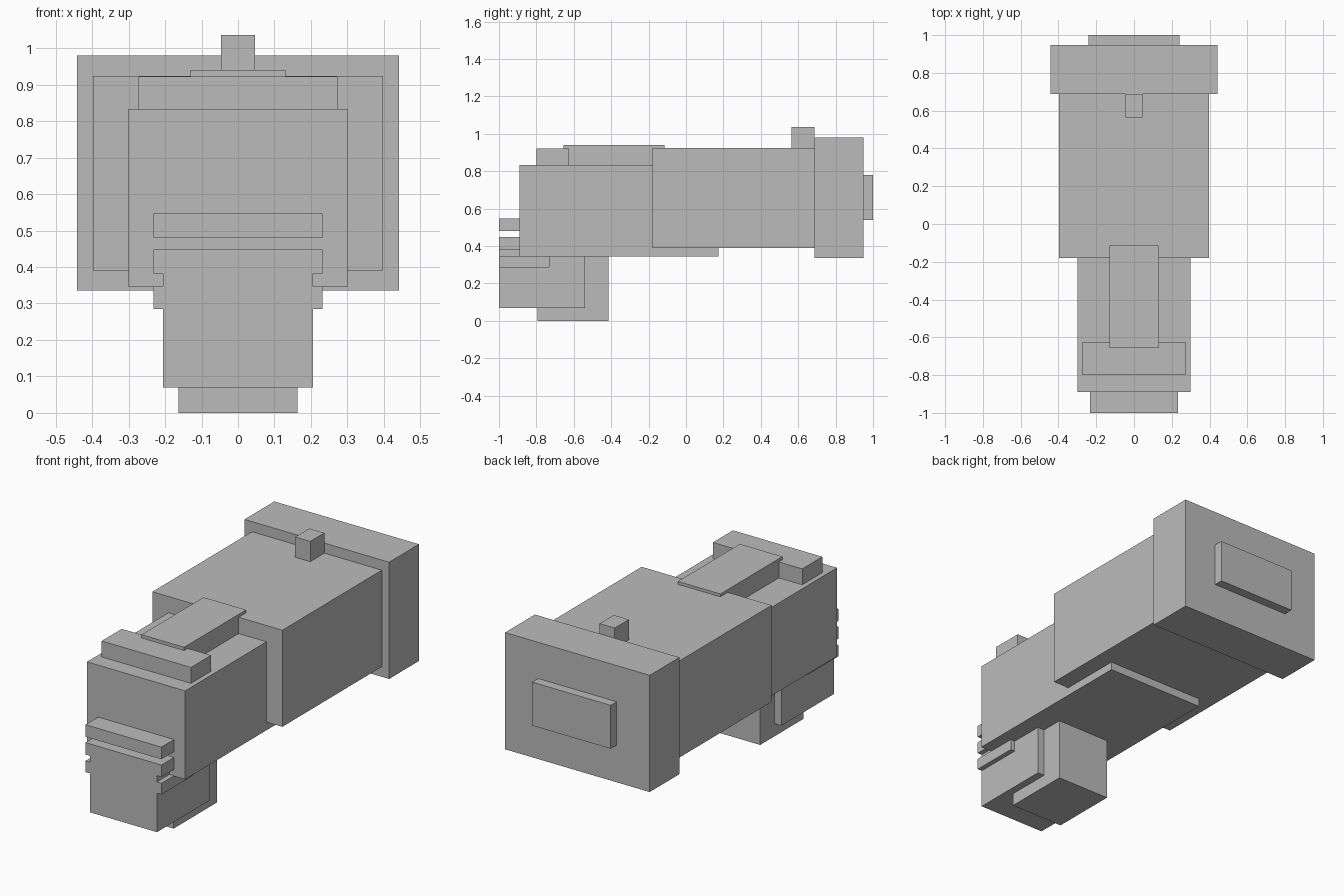
import bpy
import bmesh
from mathutils import Matrix, Vector

cube = bpy.data.objects.get("Cube")
if cube:
    bpy.data.objects.remove(cube, do_unlink=True)

# Single flat colour
grey = bpy.data.materials.new("plain grey")
grey.use_nodes = True
grey.diffuse_color = (0.5, 0.5, 0.5, 1)
grey.node_tree.nodes["Principled BSDF"].inputs["Base Color"].default_value = (0.5, 0.5, 0.5, 1)


def block(name, half_width, y_range, z_range):
    """Box centred on x = 0, spanning the given depth and height."""
    (y0, y1), (z0, z1) = y_range, z_range
    centre = Vector((0, (y0 + y1) / 2, (z0 + z1) / 2))
    size = Matrix.Diagonal((2 * half_width, y1 - y0, z1 - z0, 1))
    bm = bmesh.new()
    bmesh.ops.create_cube(bm, size=1, matrix=Matrix.Translation(centre) @ size)
    mesh = bpy.data.meshes.new(name)
    bm.to_mesh(mesh)
    bm.free()
    mesh.materials.append(grey)
    obj = bpy.data.objects.new(name, mesh)
    bpy.context.collection.objects.link(obj)
    return obj


# Rear end
block("rear_block", 0.442, (0.688, 0.948), (0.335, 0.98))
block("rear_plate", 0.24, (0.94, 1.0), (0.54, 0.78))

# Main housing and the slimmer front housing
block("main_body", 0.397, (-0.18, 0.69), (0.39, 0.924))
block("front_body", 0.30, (-0.89, 0.173), (0.345, 0.834))

# Top details
block("top_post", 0.046, (0.565, 0.688), (0.91, 1.036))
block("top_plate", 0.13, (-0.656, -0.115), (0.82, 0.94))
block("top_bar", 0.273, (-0.80, -0.625), (0.82, 0.922))

# Lower front block and foot
block("lower_block", 0.205, (-1.0, -0.54), (0.07, 0.40))
block("foot", 0.163, (-0.795, -0.415), (0.0, 0.36))

# Front ribs
block("upper_rib", 0.232, (-1.0, -0.87), (0.48, 0.547))
block("middle_rib", 0.232, (-1.0, -0.87), (0.382, 0.448))
block("lower_rib", 0.232, (-1.0, -0.73), (0.285, 0.347))
